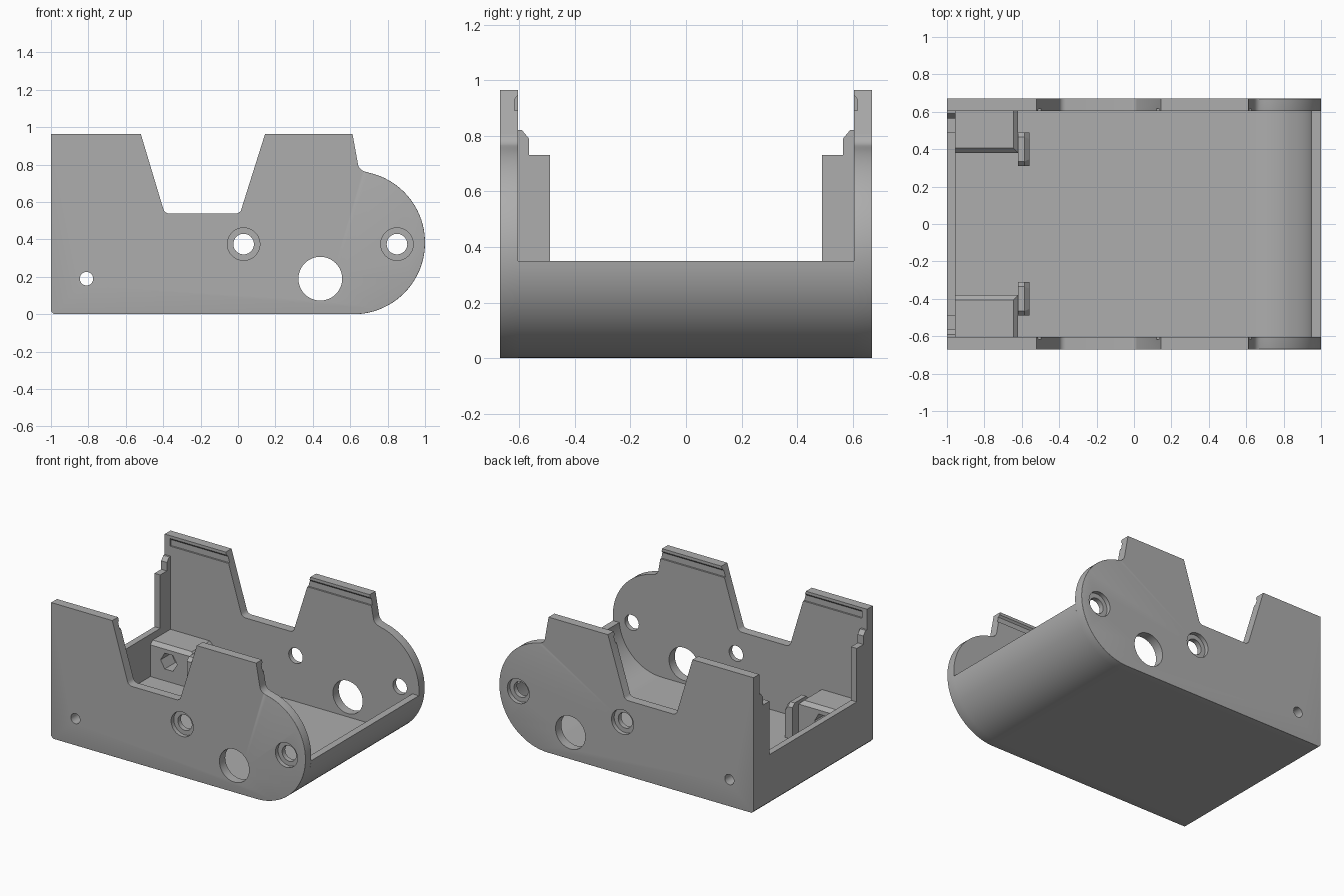
import bpy, bmesh
from math import sin, cos, radians, pi

cube = bpy.data.objects.get("Cube")
if cube:
    bpy.data.objects.remove(cube, do_unlink=True)

grey = bpy.data.materials.new("plain grey")
grey.use_nodes = True
COLOUR = (0.42, 0.42, 0.42, 1)
grey.diffuse_color = COLOUR
grey.node_tree.nodes["Principled BSDF"].inputs["Base Color"].default_value = COLOUR

WALL_IN, WALL_OUT = 0.605, 0.67      # side wall faces
NOSE_X, NOSE_Z, NOSE_R = 0.617, 0.383, 0.383
RIM, FLOOR, BACK_IN = 0.35, 0.05, -0.955


def arc(cx, cz, r, a0, a1, n):
    """Points on a circle, angles in degrees."""
    angles = [radians(a0 + (a1 - a0) * i / n) for i in range(n + 1)]
    return [(cx + r * cos(a), cz + r * sin(a)) for a in angles]


def prism(name, pts, lo, hi, axis="y", round_edges=None, width=0.03, segments=4):
    """Extrude an outline along y (points are x, z) or along x (points are y, z)."""
    bm = bmesh.new()
    place = (lambda a, b, d: (a, d, b)) if axis == "y" else (lambda a, b, d: (d, a, b))
    face = bm.faces.new([bm.verts.new(place(a, b, lo)) for a, b in pts])
    out = bmesh.ops.extrude_face_region(bm, geom=[face])
    offset = (0, hi - lo, 0) if axis == "y" else (hi - lo, 0, 0)
    bmesh.ops.translate(bm, vec=offset,
                        verts=[v for v in out["geom"] if isinstance(v, bmesh.types.BMVert)])
    bmesh.ops.recalc_face_normals(bm, faces=bm.faces)
    if round_edges:
        chosen = [e for e in bm.edges if all(round_edges(v.co) for v in e.verts)]
        bmesh.ops.bevel(bm, geom=chosen, offset=width, segments=segments,
                        profile=0.5, affect="EDGES", clamp_overlap=True)
    mesh = bpy.data.meshes.new(name)
    bm.to_mesh(mesh)
    bm.free()
    mesh.materials.append(grey)
    obj = bpy.data.objects.new(name, mesh)
    bpy.context.collection.objects.link(obj)
    return obj


def activate(obj):
    bpy.ops.object.select_all(action="DESELECT")
    obj.select_set(True)
    bpy.context.view_layer.objects.active = obj


def cut(obj, cutter):
    mod = obj.modifiers.new("cut", "BOOLEAN")
    mod.operation, mod.solver, mod.object = "DIFFERENCE", "EXACT", cutter
    activate(obj)
    bpy.ops.object.modifier_apply(modifier=mod.name)
    bpy.data.objects.remove(cutter, do_unlink=True)


def drill(obj, x, z, r, lo, hi, sides=40):
    cut(obj, prism("drill", arc(x, z, r, 0, 360 - 360 / sides, sides - 1), lo, hi))


def mirror(obj):
    obj.modifiers.new("mirror", "MIRROR").use_axis = (False, True, False)


def smooth(obj):
    activate(obj)
    bpy.ops.object.shade_smooth_by_angle(angle=radians(30))


# Side walls: notched outline with a round nose and softened outer lower edge
outline = [(-1, 0.015), (-1, 0.965), (-0.52, 0.965), (-0.4, 0.565)]
outline += arc(-0.365, 0.575, 0.037, 215, 270, 4)
outline += arc(-0.015, 0.575, 0.037, 270, 325, 4)
outline += [(0.145, 0.965), (0.612, 0.965), (0.64, 0.81)]
outline += arc(0.69, 0.812, 0.05, 195, 255, 5)
outline += arc(NOSE_X, NOSE_Z, NOSE_R, 78, -90, 40)
outline += [(-0.985, 0)]
wall = prism("side_walls", outline, WALL_IN, WALL_OUT,
             round_edges=lambda c: c.y > 0.66 and c.z < 0.772
             and (c.x > 0.65 or c.z < 0.03))

# Large opening, small bolt hole and two counterbored holes
drill(wall, 0.44, 0.19, 0.117, 0.5, 0.8)
drill(wall, -0.81, 0.19, 0.036, 0.5, 0.8)
for x in (0.03, 0.85):
    drill(wall, x, 0.375, 0.055, 0.5, 0.8)
    drill(wall, x, 0.375, 0.087, 0.64, 0.8)

# Lid groove along the inner face, closed at the flat end
groove = [(0.59, 0.945), (0.605, 0.945), (0.617, 0.932), (0.617, 0.89), (0.59, 0.89)]
cut(wall, prism("groove", groove, -0.96, 0.8, axis="x"))
mirror(wall)
smooth(wall)

# Floor, low end wall and curved nose as one shell
shell = [(BACK_IN, RIM), (-1, RIM), (-1, 0.015), (-0.985, 0)]
shell += arc(NOSE_X, NOSE_Z, NOSE_R, -90, -5, 24)
shell += arc(NOSE_X, NOSE_Z, NOSE_R - FLOOR, -5.7, -90, 24)
shell += [(BACK_IN, FLOOR)]
smooth(prism("tub_shell", shell, -WALL_IN, WALL_IN))

# Stepped uprights beside the open end
step = [(0.49, RIM), (0.49, 0.73), (0.565, 0.73), (0.565, 0.79),
        (0.59, 0.82), (WALL_IN, 0.82), (WALL_IN, RIM)]
mirror(prism("end_uprights", step, -1, BACK_IN, axis="x"))

# Nut blocks with sloped inner edge, hexagonal pocket and bolt hole
block_side = [(0.38, FLOOR), (0.38, 0.275), (0.405, 0.3), (WALL_IN, 0.3), (WALL_IN, FLOOR)]
block = prism("nut_blocks", block_side, BACK_IN, -0.62, axis="x",
              round_edges=lambda c: c.x > -0.63 and c.z > 0.29, width=0.025, segments=1)
drill(block, -0.81, 0.19, 0.065, 0.3, 0.5, sides=6)
drill(block, -0.81, 0.19, 0.036, 0.3, 0.8)
mirror(block)

# Hooked posts at the inner corner of each block
post = [(0.31, FLOOR), (0.31, 0.275), (0.335, 0.3), (0.465, 0.3), (0.49, 0.275), (0.49, FLOOR)]
mirror(prism("corner_posts", post, -0.62, -0.56, axis="x",
             round_edges=lambda c: c.x > -0.57 and c.z > 0.27, width=0.025, segments=1))
